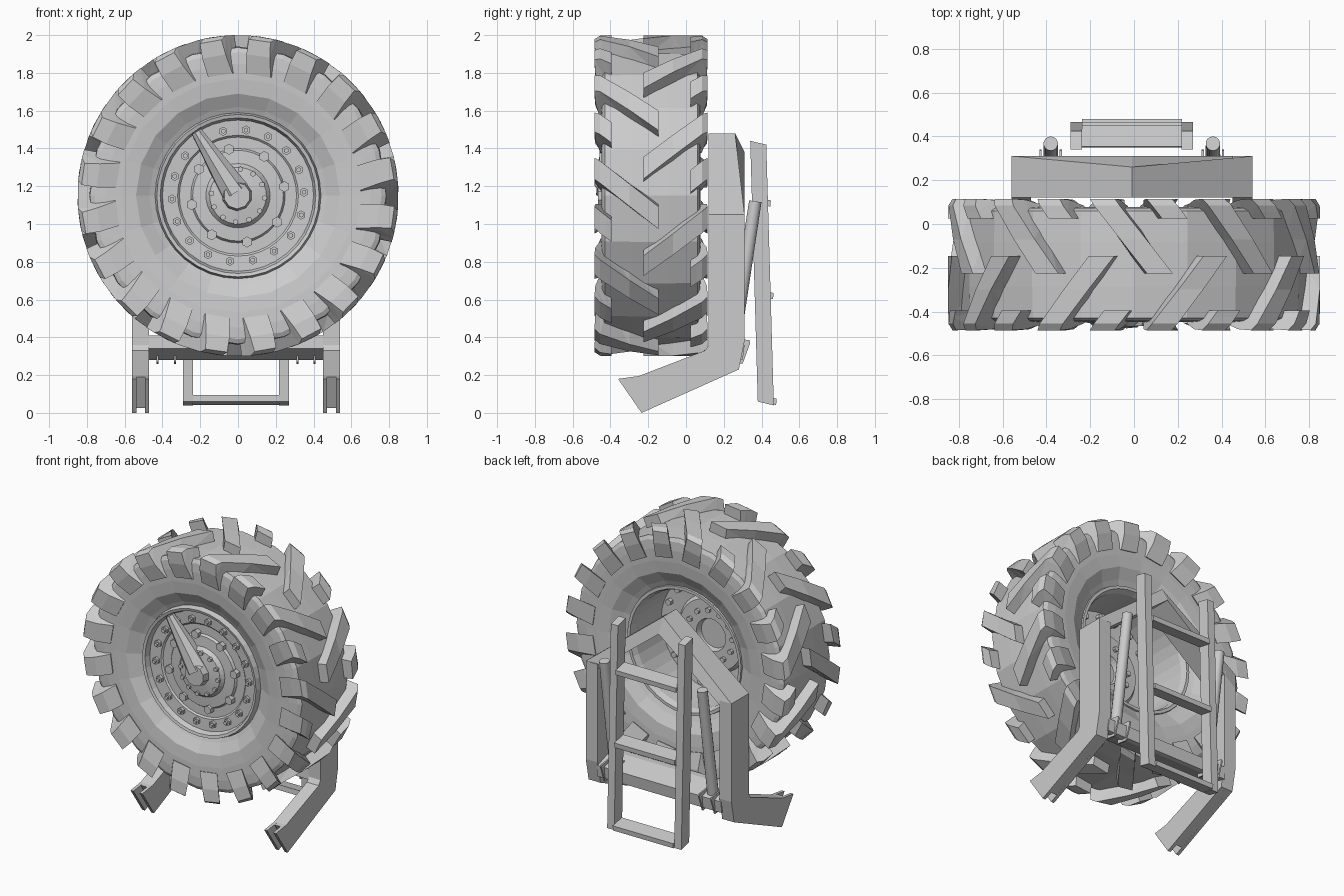
import bpy, bmesh
from math import sin, cos, pi, radians
from mathutils import Vector

if "Cube" in bpy.data.objects:
    bpy.data.objects.remove(bpy.data.objects["Cube"])

CZ, CY, OX = 1.15, -0.185, -0.01   # wheel centre height, wheel centre depth, carrier x offset


def finish(bm, name, smooth=None):
    bmesh.ops.remove_doubles(bm, verts=bm.verts, dist=1e-5)
    bmesh.ops.recalc_face_normals(bm, faces=bm.faces)
    me = bpy.data.meshes.new(name)
    bm.to_mesh(me)
    bm.free()
    ob = bpy.data.objects.new(name, me)
    bpy.context.collection.objects.link(ob)
    if smooth:
        bpy.context.view_layer.objects.active = ob
        ob.select_set(True)
        bpy.ops.object.shade_smooth_by_angle(angle=radians(smooth))
        ob.select_set(False)
    return ob


def loft(bm, rings, cap=True, closed=False):
    """Skin a list of equally long point rings."""
    vr = [[bm.verts.new(p) for p in r] for r in rings]
    n = len(vr[0])
    pairs = list(zip(vr, vr[1:])) + ([(vr[-1], vr[0])] if closed else [])
    for a, b in pairs:
        for i in range(n):
            j = (i + 1) % n
            bm.faces.new((a[i], a[j], b[j], b[i]))
    if cap and not closed:
        bm.faces.new(vr[0])
        bm.faces.new(vr[-1])


def prism(bm, yz, x0, x1):
    loft(bm, [[(x, y, z) for y, z in yz] for x in sorted((x0, x1))])


def rod(bm, a, b, r0, r1, n):
    a, b = Vector(a), Vector(b)
    q = (b - a).to_track_quat('Z', 'Y')
    ring = lambda c, r: [c + q @ Vector((r * cos(2 * pi * (i + .5) / n), r * sin(2 * pi * (i + .5) / n), 0))
                         for i in range(n)]
    loft(bm, [ring(a, r0), ring(b, r1)])


def wheel_pt(r, y, deg):
    return (r * sin(radians(deg)), y, CZ + r * cos(radians(deg)))


def revolve(bm, prof, n):
    loft(bm, [[wheel_pt(r, y, 360 * i / n) for r, y in prof] for i in range(n)], closed=True)
    bmesh.ops.dissolve_degenerate(bm, dist=1e-5, edges=bm.edges)


# Tyre carcass
half = [(.425, .19), (.47, .21), (.54, .25), (.62, .259), (.70, .262), (.76, .258), (.785, .245), (.79, .10)]
bm = bmesh.new()
revolve(bm, [(r, CY + d) for r, d in half] + [(r, CY - d) for r, d in reversed(half)], 20)
finish(bm, "tyre_carcass")

# Tread lugs: alternating long and short chevron blocks on each side
bm = bmesh.new()
for side, start in ((-1, -27), (1, -9)):
    for k in range(20):
        tip = -.04 if k % 2 == 0 else .21
        mid = (tip + .27) / 2
        outline = [(tip, .75), (tip, .85), (mid, .85), (.27, .85), (.30, .83),
                   (.295, .75), (.268, .648), (.23, .66), (mid, .75)]
        rings = []
        for e in (-1, 1):
            ring = []
            for d, r in outline:
                width = 4 if r > .8 else 4.8 if r > .7 else 5.8
                phi = start + 18 * k + 17 * (.28 - d) / .32 + e * width
                ring.append(wheel_pt(r, CY + side * d, phi))
            rings.append(ring)
        loft(bm, rings)
bmesh.ops.triangulate(bm, faces=[f for f in bm.faces if len(f.verts) > 4])
finish(bm, "tread_lugs")

# Rim, disc and stepped hub
rim = [(0, -.42), (.08, -.42), (.15, -.41), (.17, -.385), (.24, -.38), (.25, -.365), (.31, -.365),
       (.32, -.375), (.40, -.38), (.412, -.415), (.43, -.42), (.44, -.38), (.435, .0), (.43, .02),
       (.41, .02), (.395, -.02), (.39, -.29), (.26, -.30), (.24, -.27), (.11, -.27), (.10, -.31), (0, -.31)]
bm = bmesh.new()
revolve(bm, rim, 36)
finish(bm, "rim_and_hub")

# Wheel nuts, front and back
bm = bmesh.new()
for count, rad, size, y0, y1, off in ((18, .35, .024, -.37, -.395, 7), (18, .35, .013, -.39, -.41, 7),
                                      (8, .25, .029, -.36, -.40, -11), (12, .14, .015, -.40, -.425, 5),
                                      (18, .35, .021, -.30, -.265, 7), (12, .17, .018, -.28, -.25, 5)):
    for i in range(count):
        a = off + 360 * i / count
        rod(bm, wheel_pt(rad, y0, a), wheel_pt(rad, y1, a), size, size, 6)
finish(bm, "wheel_nuts")

# Hub cap with tapered crank reaching the rim
bm = bmesh.new()
rod(bm, (-.005, -.40, CZ), (-.005, -.465, CZ), .085, .07, 10)
rod(bm, (-.015, -.40, CZ + .02), (-.22, -.42, 1.49), .08, .03, 8)
finish(bm, "hub_crank")

# Bent support arms: two side plates with a core set back at the tip
arm = [(.12, 1.05), (.31, 1.05), (.31, .38), (.28, .23), (-.235, 0), (-.36, .18), (-.25, .195), (.10, .33), (.12, .36)]
core = arm[:4] + [(-.18, .025), (-.28, .19)] + arm[6:]
for s, label in ((-1, "left"), (1, "right")):
    bm = bmesh.new()
    for prof, x0, x1 in ((arm, .46, .482), (core, .482, .528), (arm, .528, .55)):
        prism(bm, prof, OX + s * x0, OX + s * x1)
    finish(bm, label + "_support_arm")

# Peaked top beam joining the arms
bm = bmesh.new()
eave = [(.12, 1.05), (.31, 1.05), (.31, .95), (.12, .95)]
apex = [(.12, 1.48), (.26, 1.48), (.31, 1.38), (.12, 1.38)]
loft(bm, [[(OX + x, y, z) for y, z in sec] for x, sec in ((-.55, eave), (0, apex), (.55, eave))])
finish(bm, "peaked_beam")

# Lower cross beam with sloping top and underside
bm = bmesh.new()
prism(bm, [(.12, .34), (.125, .41), (.17, .41), (.31, .36), (.30, .28), (.27, .28)], OX - .47, OX + .47)
finish(bm, "cross_beam")

# Struts with clevis plates at their feet
for s, label in ((-1, "left"), (1, "right")):
    x = OX + s * .37
    bm = bmesh.new()
    rod(bm, (x, .25, .36), (x, .367, 1.12), .036, .033, 14)
    rod(bm, (x - .055, .25, .365), (x + .055, .25, .365), .014, .014, 8)
    finish(bm, label + "_strut", 30)
    bm = bmesh.new()
    for e in (-1, 1):
        prism(bm, [(.22, .27), (.30, .26), (.34, .37), (.335, .385), (.22, .40)],
              x + e * .046 - .005, x + e * .046 + .005)
    finish(bm, label + "_strut_clevis")

# Ladder rails and steps
bm = bmesh.new()
for s in (-1, 1):
    prism(bm, [(.34, 1.44), (.425, 1.42), (.465, .04), (.38, .06)], OX + s * .227, OX + s * .28)
finish(bm, "ladder_rails")
bm = bmesh.new()
for z in (1.11, .62, .06):
    f = .34 + .04 * (1.44 - z) / 1.38
    prism(bm, [(f + .003, z + .035), (f + .10, z + .015), (f + .097, z - .018), (f, z)], OX - .228, OX + .228)
finish(bm, "ladder_steps")
